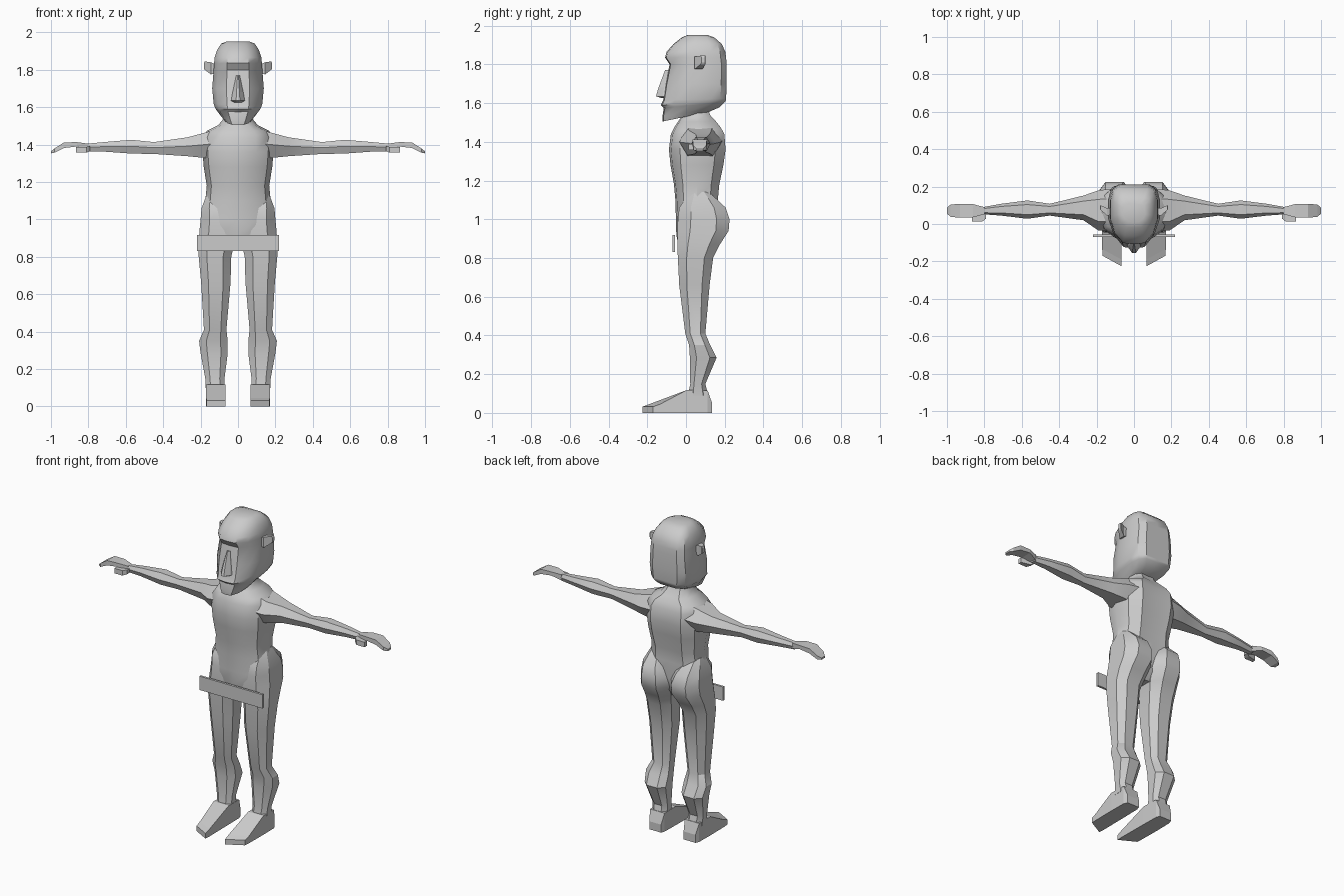
import bpy, bmesh, math

# Cross-sections in the unit square (-1..1)
def both(half):
    return half + [(-u, v) for u, v in reversed(half) if u > 0]

HEAD = both([(0, -1), (.45, -.96), (.82, -.62), (1, -.15), (1, .5), (.9, .82), (.62, 1), (0, 1)])
BODY = both([(0, -1), (.5, -.93), (.85, -.62), (1, 0), (.88, .6), (.55, .95), (0, .9)])
LIMB = [(.5, -1), (1, -.5), (1, .5), (.5, 1), (-.5, 1), (-1, .5), (-1, -.5), (-.5, -1)]
ARM = [(1, 0), (.55, .8), (-.55, .8), (-1, 0), (-.6, -.9), (.6, -.9)]
ARM = [(u, v / .9) for u, v in ARM]
BOX = [(-1, -1), (1, -1), (1, 1), (-1, 1)]
WEDGE = [(-1, 1), (-.75, -.2), (-.22, -1), (.22, -1), (.75, -.2), (1, 1)]


def loft(name, section, rows, axis='z', mirror=False, warp=None, smooth=35):
    """Skin a section through rows of (position, a_min, a_max, b_min, b_max)."""
    bm = bmesh.new()
    rings = []
    for t, a0, a1, b0, b1 in rows:
        ring = []
        for u, v in section:
            a = (a0 + a1) / 2 + u * (a1 - a0) / 2
            b = (b0 + b1) / 2 + v * (b1 - b0) / 2
            p = {'z': (a, b, t), 'x': (t, a, b), 'y': (a, t, b)}[axis]
            ring.append(bm.verts.new(warp(*p) if warp else p))
        rings.append(ring)
    n = len(section)
    for r, s in zip(rings, rings[1:]):
        for i in range(n):
            bm.faces.new((r[i], r[(i + 1) % n], s[(i + 1) % n], s[i]))
    bm.faces.new(rings[0])
    bm.faces.new(rings[-1])
    bmesh.ops.recalc_face_normals(bm, faces=bm.faces)
    me = bpy.data.meshes.new(name)
    bm.to_mesh(me)
    bm.free()
    ob = bpy.data.objects.new(name, me)
    bpy.context.collection.objects.link(ob)
    if mirror:
        m = ob.modifiers.new("Mirror", 'MIRROR')
        m.use_mirror_merge = False
    if smooth:
        bpy.ops.object.select_all(action='DESELECT')
        ob.select_set(True)
        bpy.context.view_layer.objects.active = ob
        bpy.ops.object.shade_smooth_by_angle(angle=math.radians(smooth))
    return ob


def sym(rows):
    return [(z, -w, w, y0, y1) for z, w, y0, y1 in rows]


# Head: chin lower than the back of the skull
def jaw_tilt(x, y, z):
    if z < 1.62:
        z += (y + .12) * .2 * (1.63 - z) / .12
    return x, y, z

loft("head", HEAD, sym([
    (1.505, .07, -.12, .12), (1.53, .09, -.122, .175), (1.575, .118, -.115, .2),
    (1.59, .124, -.13, .205), (1.615, .13, -.118, .207), (1.70, .138, -.105, .21),
    (1.80, .13, -.085, .21), (1.835, .128, -.108, .207), (1.865, .125, -.1, .203),
    (1.905, .112, -.065, .185), (1.94, .09, -.02, .145), (1.952, .06, .01, .11)]),
    warp=jaw_tilt)

# Nose
loft("nose", WEDGE, sym([
    (1.625, .035, -.125, -.07), (1.635, .046, -.155, -.07),
    (1.68, .036, -.142, -.07), (1.77, .012, -.108, -.07)]), smooth=0)

# Ears: small fins flaring outward
loft("ear", BOX, [(.11, .05, .085, 1.785, 1.825), (.145, .045, .085, 1.775, 1.84),
                  (.178, .075, .1, 1.80, 1.845), (.183, .08, .098, 1.81, 1.835)],
     axis='x', mirror=True, smooth=0)

# Torso with neck stub
loft("torso", BODY, sym([
    (.87, .12, -.04, .12), (.92, .195, -.05, .16), (1.0, .192, -.052, .18),
    (1.1, .175, -.055, .17), (1.18, .167, -.062, .178), (1.28, .183, -.08, .2),
    (1.36, .19, -.088, .212), (1.44, .188, -.078, .205), (1.475, .165, -.06, .185),
    (1.505, .105, -.04, .16), (1.535, .08, -.02, .13), (1.56, .075, -.01, .12)]))

# Legs with hips and buttocks
loft("leg", LIMB, [
    (1.14, .09, .165, .02, .12), (1.06, .03, .195, -.035, .205),
    (1.0, .006, .2, -.042, .225), (.94, .004, .206, -.045, .22),
    (.87, .02, .21, -.045, .175), (.8, .036, .21, -.042, .14),
    (.66, .04, .197, -.035, .122), (.41, .062, .182, -.004, .1),
    (.35, .055, .208, .016, .125), (.285, .055, .2, .02, .158),
    (.15, .072, .175, .022, .1), (.09, .07, .172, .01, .115)], mirror=True, smooth=30)

# Feet: toe edge slants outward
def toe_slant(x, y, z):
    return x, y + (max(0, (x - .068) * .55) if y < -.15 else 0), z

loft("foot", BOX, [
    (.135, .078, .16, 0, .05), (.112, .07, .17, 0, .115), (.005, .068, .172, 0, .118),
    (-.19, .066, .17, 0, .045), (-.225, .068, .168, 0, .032)],
    axis='y', mirror=True, warp=toe_slant, smooth=0)

# Arms
loft("arm", ARM, [
    (.1, -.04, .19, 1.32, 1.495), (.19, -.035, .18, 1.33, 1.468),
    (.27, .02, .152, 1.338, 1.445), (.45, .045, .108, 1.35, 1.417),
    (.57, .028, .126, 1.352, 1.43), (.71, .045, .108, 1.362, 1.417),
    (.81, .052, .09, 1.365, 1.407)], axis='x', mirror=True, smooth=30)

# Hands: thin, drooping at the fingertips
loft("hand", BOX, [
    (.8, .052, .09, 1.37, 1.405), (.86, .036, .106, 1.39, 1.413),
    (.93, .034, .108, 1.382, 1.412), (.98, .038, .104, 1.357, 1.38),
    (1.0, .055, .088, 1.353, 1.364)], axis='x', mirror=True, smooth=0)
loft("thumb", BOX, [(.79, .03, .06, 1.365, 1.392), (.81, .014, .05, 1.357, 1.388),
                    (.867, .014, .036, 1.357, 1.388)], axis='x', mirror=True, smooth=0)

# Flat panel across the front of the hips
loft("hip_panel", BOX, sym([(.832, .218, -.07, -.056), (.918, .218, -.07, -.056)]), smooth=0)
